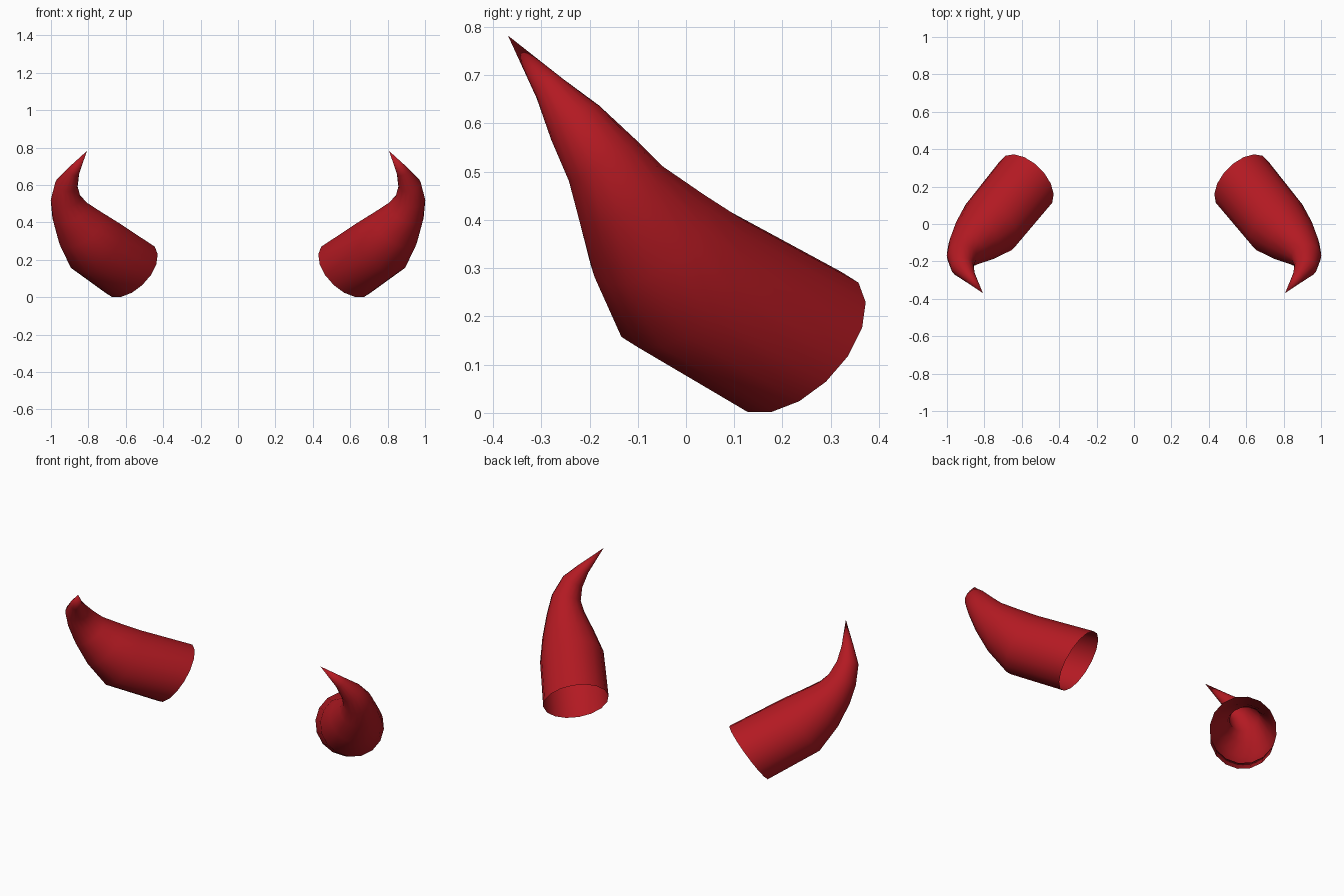
import bpy, bmesh, math
from mathutils import Vector

if "Cube" in bpy.data.objects:
    bpy.data.objects.remove(bpy.data.objects["Cube"])

SIDES = 16

# Horn centreline: (centre, radius) of each ring from open base towards the tip
RINGS = [
    ((0.577, 0.225, 0.147), 0.181),
    ((0.765, -0.005, 0.277), 0.176),
    ((0.840, -0.076, 0.367), 0.142),
    ((0.898, -0.135, 0.455), 0.103),
    ((0.921, -0.175, 0.525), 0.081),
    ((0.917, -0.230, 0.602), 0.061),
    ((0.880, -0.282, 0.672), 0.034),
]
TIP = Vector((0.808, -0.369, 0.782))
BASE_NORMAL = Vector((1, -1, 1)).normalized()

red = bpy.data.materials.new("horn_red")
red.diffuse_color = (0.45, 0.01, 0.016, 1)
red.use_nodes = True
red.node_tree.nodes["Principled BSDF"].inputs["Base Color"].default_value = red.diffuse_color


def make_horn(name, side):
    bm = bmesh.new()
    centres = [Vector(c) for c, _ in RINGS] + [TIP]

    def vert(p):
        return bm.verts.new((p.x * side, p.y, p.z))

    # Cross-sections, carried along the path without twisting
    n = BASE_NORMAL.copy()
    u = (n * n.z - Vector((0, 0, 1))).normalized()
    loops = []
    for k, (_, r) in enumerate(RINGS):
        if k > 1:
            new_n = (centres[k + 1] - centres[k - 1]).normalized()
            u = n.rotation_difference(new_n) @ u
            n = new_n
        v = n.cross(u)
        angles = [2 * math.pi * (i + 0.5) / SIDES for i in range(SIDES)]
        loops.append([vert(centres[k] + r * (math.cos(a) * u + math.sin(a) * v))
                      for a in angles])

    # Skin between the rings, then the pointed tip; the base stays open
    tip = vert(TIP)
    for i in range(SIDES):
        j = (i + 1) % SIDES
        for a, b in zip(loops, loops[1:]):
            bm.faces.new((a[i], a[j], b[j], b[i]))
        bm.faces.new((loops[-1][i], loops[-1][j], tip))
    if side < 0:
        bmesh.ops.reverse_faces(bm, faces=bm.faces[:])
    for f in bm.faces:
        f.smooth = True

    mesh = bpy.data.meshes.new(name)
    bm.to_mesh(mesh)
    bm.free()
    mesh.materials.append(red)
    obj = bpy.data.objects.new(name, mesh)
    bpy.context.collection.objects.link(obj)
    return obj


make_horn("horn_right", 1)
make_horn("horn_left", -1)
